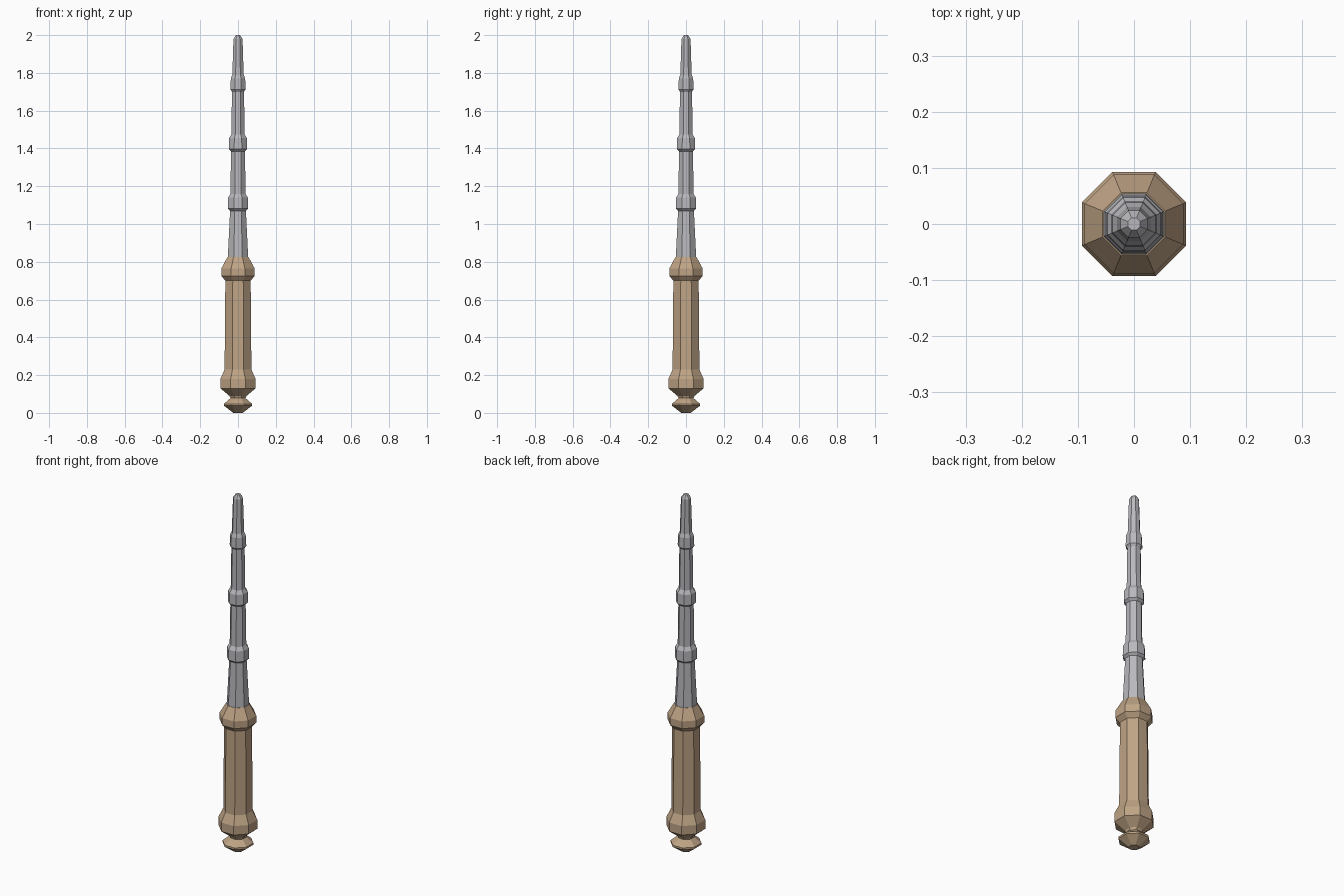
import bpy, bmesh, math

cube = bpy.data.objects.get("Cube")
if cube:
    bpy.data.objects.remove(cube, do_unlink=True)

SIDES = 8


def material(name, rgb):
    m = bpy.data.materials.new(name)
    m.use_nodes = True
    m.diffuse_color = (*rgb, 1)
    m.node_tree.nodes["Principled BSDF"].inputs["Base Color"].default_value = (*rgb, 1)
    return m


def turned(name, profile, mat):
    """Eight-sided lathe; profile is (half width across flats, height)."""
    bm = bmesh.new()
    rings = []
    for half, z in profile:
        r = half / math.cos(math.pi / SIDES)
        angles = [(i + 0.5) * 2 * math.pi / SIDES for i in range(SIDES)]
        rings.append([bm.verts.new((r * math.cos(a), r * math.sin(a), z)) for a in angles])
    for low, high in zip(rings, rings[1:]):
        for i in range(SIDES):
            j = (i + 1) % SIDES
            bm.faces.new((low[i], low[j], high[j], high[i]))
    bm.faces.new(rings[0][::-1])
    bm.faces.new(rings[-1])
    mesh = bpy.data.meshes.new(name)
    bm.to_mesh(mesh)
    bm.free()
    mesh.materials.append(mat)
    ob = bpy.data.objects.new(name, mesh)
    bpy.context.collection.objects.link(ob)
    return ob


wood = material("tan wood", (0.52, 0.37, 0.235))
metal = material("grey metal", (0.48, 0.48, 0.51))

# Handle: pommel knob, lower collar, grip and upper collar
turned("handle", [
    (0.025, 0.0), (0.074, 0.038), (0.074, 0.048), (0.04, 0.078), (0.045, 0.09),
    (0.093, 0.13), (0.093, 0.18), (0.071, 0.23),
    (0.067, 0.70), (0.088, 0.725), (0.088, 0.765), (0.056, 0.825),
], wood)

# Tapered shaft with three raised bands and a small rounded tip
shaft = [(0.054, 0.82)]
for z, inner, outer in [(1.07, 0.042, 0.054), (1.385, 0.037, 0.049), (1.70, 0.032, 0.040)]:
    shaft += [(inner, z), (outer, z + 0.012), (outer - 0.002, z + 0.07), (inner - 0.002, z + 0.09)]
shaft += [(0.024, 1.98), (0.011, 2.0)]
turned("shaft", shaft, metal)
